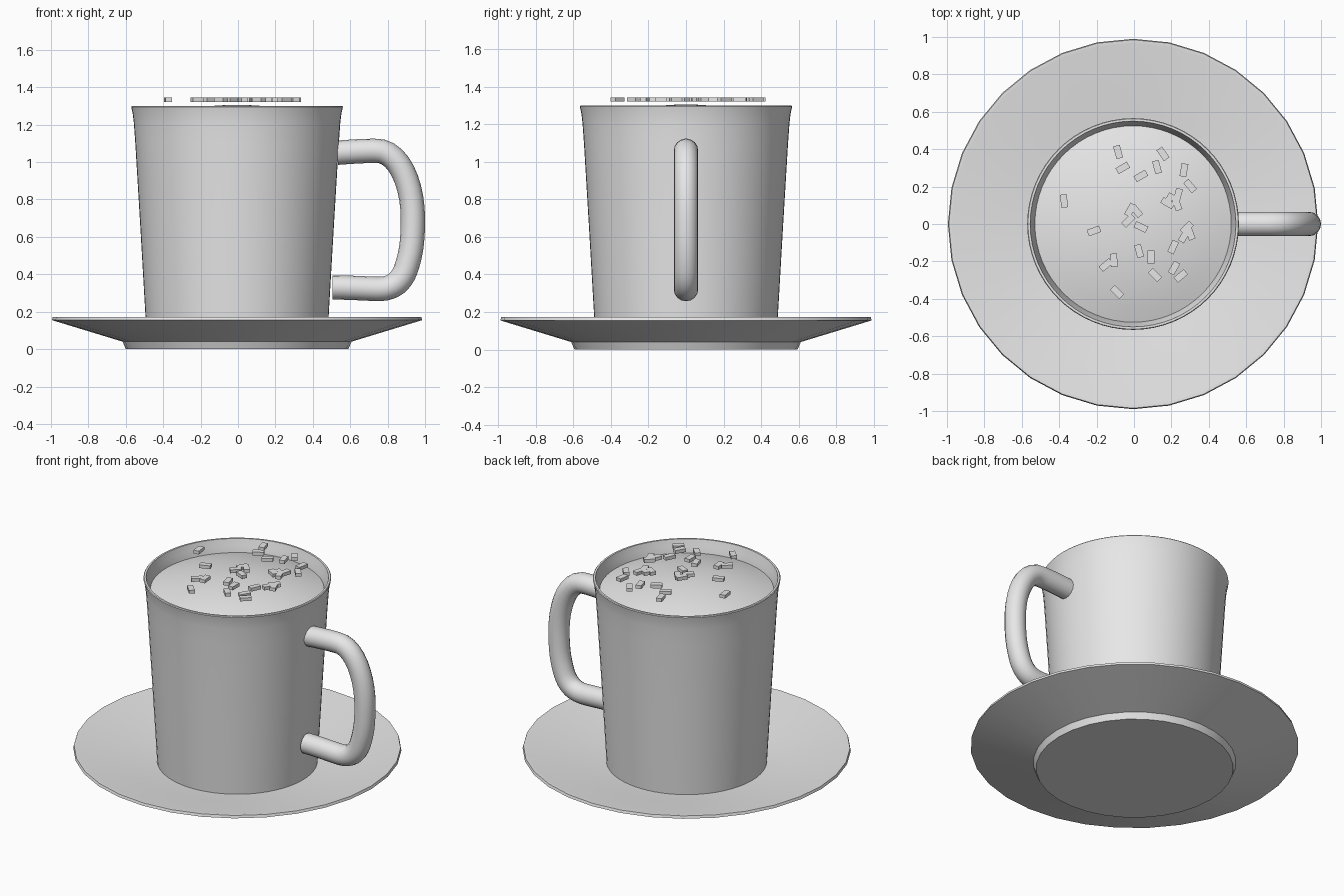
import bpy, bmesh, math
from mathutils import Matrix, Vector

if "Cube" in bpy.data.objects:
    bpy.data.objects.remove(bpy.data.objects["Cube"])

CX = -0.005  # common axis of cup and saucer

ceramic = bpy.data.materials.new("light_grey")
ceramic.diffuse_color = (0.8, 0.8, 0.8, 1)
ceramic.use_nodes = True
ceramic.node_tree.nodes["Principled BSDF"].inputs["Base Color"].default_value = ceramic.diffuse_color


def finish(ob, angle=None):
    ob.data.materials.clear()
    ob.data.materials.append(ceramic)
    bpy.ops.object.select_all(action='DESELECT')
    ob.select_set(True)
    bpy.context.view_layer.objects.active = ob
    if angle:
        bpy.ops.object.shade_smooth_by_angle(angle=math.radians(angle))


def from_bmesh(name, bm):
    bmesh.ops.recalc_face_normals(bm, faces=bm.faces)
    me = bpy.data.meshes.new(name)
    bm.to_mesh(me)
    bm.free()
    ob = bpy.data.objects.new(name, me)
    bpy.context.collection.objects.link(ob)
    return ob


def lathe(name, profile, sides, angle):
    """Revolve (radius, height) points around the vertical axis."""
    bm = bmesh.new()
    verts = [bm.verts.new((r, 0, z)) for r, z in profile]
    edges = [bm.edges.new(p) for p in zip(verts, verts[1:])]
    bmesh.ops.spin(bm, geom=verts + edges, cent=(0, 0, 0), axis=(0, 0, 1),
                   angle=2 * math.pi, steps=sides)
    bmesh.ops.remove_doubles(bm, verts=bm.verts, dist=1e-4)
    ob = from_bmesh(name, bm)
    ob.location.x = CX
    finish(ob, angle)
    return ob


# Saucer: flat foot, sloping underside, dished top
lathe("saucer", [(0, 0), (0.595, 0), (0.612, 0.04), (0.99, 0.155), (0.985, 0.172),
                 (0.965, 0.172), (0.60, 0.08), (0, 0.08)], 32, 30)

# Cup: tapered wall with a slightly flared lip, hollow inside
lathe("cup", [(0, 0.075), (0.484, 0.075), (0.491, 0.2), (0.517, 0.65), (0.544, 1.1),
              (0.552, 1.21), (0.558, 1.26), (0.566, 1.295), (0.562, 1.3), (0.55, 1.3),
              (0.54, 1.26), (0.525, 1.21), (0.515, 1.1), (0.45, 0.13), (0, 0.13)], 64, 35)

# Drink: shallow domed surface
dome = [(0.525 * i / 8, 1.306 - 0.088 * (i / 8) ** 2) for i in range(9)]
lathe("drink", dome, 64, 40)

# Handle: round tube along a bent path (left control, point, right control in x, z)
path = [((0.50, 1.048), (0.53, 1.05), (0.60, 1.055)),
        ((0.66, 1.06), (0.73, 1.06), (0.86, 1.07)),
        ((0.935, 0.88), (0.935, 0.70), (0.935, 0.60)),
        ((0.93, 0.53), (0.905, 0.45), (0.88, 0.36)),
        ((0.83, 0.318), (0.74, 0.322), (0.66, 0.325)),
        ((0.58, 0.33), (0.505, 0.33), (0.48, 0.33))]
cu = bpy.data.curves.new("handle", 'CURVE')
cu.dimensions = '3D'
cu.bevel_depth = 0.065
cu.bevel_resolution = 6
cu.resolution_u = 10
cu.use_fill_caps = True
spline = cu.splines.new('BEZIER')
spline.bezier_points.add(len(path) - 1)
for bp, (a, b, c) in zip(spline.bezier_points, path):
    bp.handle_left_type = bp.handle_right_type = 'FREE'
    bp.co = (b[0], 0, b[1])
    bp.handle_left = (a[0], 0, a[1])
    bp.handle_right = (c[0], 0, c[1])
handle = bpy.data.objects.new("handle", cu)
bpy.context.collection.objects.link(handle)
handle.select_set(True)
bpy.context.view_layer.objects.active = handle
bpy.ops.object.select_all(action='DESELECT')
handle.select_set(True)
bpy.ops.object.convert(target='MESH')
finish(bpy.context.view_layer.objects.active, 40)

# Sprinkles: small flat bars (x, y, turn in degrees)
spots = [(-.085, .385, 105), (-.06, .30, 30), (.037, .257, 30), (.123, .305, 105),
         (.155, .375, 125), (.267, .288, 80), (.30, .203, 130), (-.374, .123, 97),
         (-.02, .075, 60), (-.03, .018, 45), (.012, .07, 130), (-.214, -.037, 20),
         (.037, -.016, 155), (.187, .13, 60), (.235, .155, 75), (.18, .112, 150),
         (.23, .107, 110), (.283, -.02, 45), (.30, -.05, 110), (.268, -.064, 60),
         (.027, -.144, 105), (.091, -.176, 90), (.209, -.123, 65), (.214, -.235, 60),
         (.25, -.278, 40), (.112, -.273, 135), (-.107, -.193, 95), (-.15, -.219, 40),
         (-.091, -.364, 135)]
bm = bmesh.new()
for x, y, turn in spots:
    m = (Matrix.Translation(Vector((x, y, 1.333)))
         @ Matrix.Rotation(math.radians(turn), 4, 'Z')
         @ Matrix.Diagonal((0.07, 0.036, 0.022, 1)))
    bmesh.ops.create_cube(bm, size=1, matrix=m)
finish(from_bmesh("sprinkles", bm))
